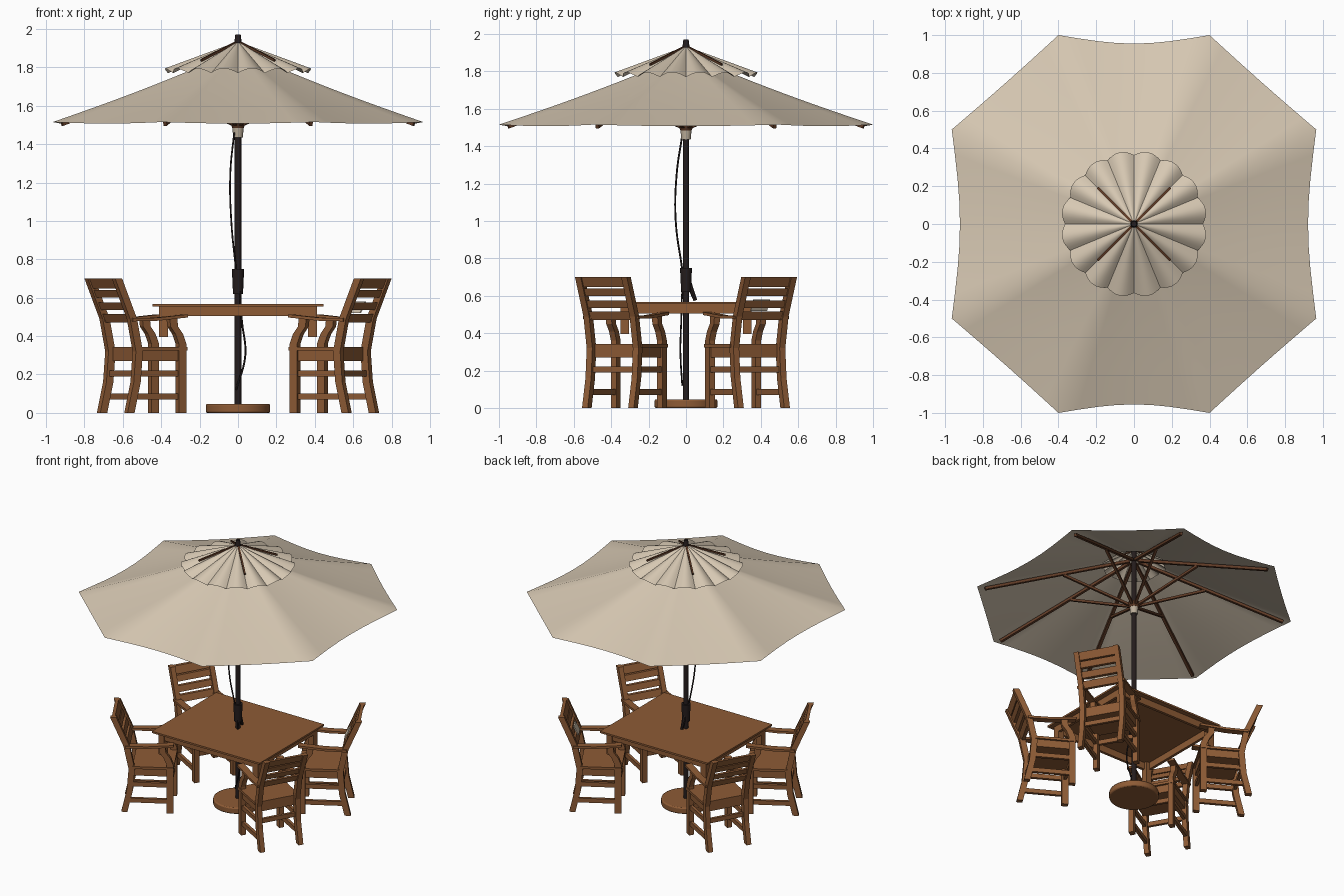
import bpy, bmesh
from math import sin, cos, pi, radians, hypot, atan2
from mathutils import Vector, Matrix

cube = bpy.data.objects.get("Cube")
if cube:
    bpy.data.objects.remove(cube, do_unlink=True)


def material(name, rgb):
    m = bpy.data.materials.new(name)
    m.use_nodes = True
    m.diffuse_color = (*rgb, 1)
    bsdf = m.node_tree.nodes["Principled BSDF"]
    bsdf.inputs["Base Color"].default_value = (*rgb, 1)
    bsdf.inputs["Roughness"].default_value = 0.8
    return m


WOOD = material("warm wood", (0.27, 0.105, 0.036))
RIB = material("dark wood", (0.12, 0.045, 0.02))
CLOTH = material("beige cloth", (0.68, 0.58, 0.45))
METAL = material("dark bronze", (0.018, 0.012, 0.012))
HUB = material("pale plastic", (0.5, 0.42, 0.32))


def make_mesh(name, bm, mat):
    bmesh.ops.recalc_face_normals(bm, faces=bm.faces)
    me = bpy.data.meshes.new(name)
    bm.to_mesh(me)
    bm.free()
    me.materials.append(mat)
    return me


def place(name, me):
    ob = bpy.data.objects.new(name, me)
    bpy.context.collection.objects.link(ob)
    return ob


def smooth(ob, angle=40):
    bpy.ops.object.select_all(action="DESELECT")
    ob.select_set(True)
    bpy.context.view_layer.objects.active = ob
    bpy.ops.object.shade_smooth_by_angle(angle=radians(angle))


def box(bm, x0, x1, y0, y1, z0, z1):
    mat = Matrix.Translation(((x0 + x1) / 2, (y0 + y1) / 2, (z0 + z1) / 2))
    bmesh.ops.create_cube(bm, size=1, matrix=mat @ Matrix.Diagonal((x1 - x0, y1 - y0, z1 - z0, 1)))


def bar(bm, path, depth, y0, y1, upright=True):
    """Thicken an x-z path and extrude it from y0 to y1."""
    dx, dz = (depth / 2, 0) if upright else (0, depth / 2)
    rings = [[bm.verts.new((x + a * dx, y, z + a * dz)) for a, y in
              ((-1, y0), (1, y0), (1, y1), (-1, y1))] for x, z in path]
    for a, b in zip(rings, rings[1:]):
        for i in range(4):
            bm.faces.new((a[i], a[i - 1], b[i - 1], b[i]))
    bm.faces.new(rings[0])
    bm.faces.new(rings[-1])


def rod(bm, a, b, radius, sides=4, radius2=None):
    a, b = Vector(a), Vector(b)
    d = b - a
    mat = Matrix.Translation((a + b) / 2) @ d.to_track_quat("Z", "Y").to_matrix().to_4x4()
    if sides == 4:
        mat = mat @ Matrix.Rotation(pi / 4, 4, "Z")
    bmesh.ops.create_cone(bm, cap_ends=True, segments=sides, radius1=radius,
                          radius2=radius2 or radius, depth=d.length, matrix=mat)


def cylinder(name, z0, z1, r0, mat, r1=None, sides=32):
    bm = bmesh.new()
    rod(bm, (0, 0, z0), (0, 0, z1), r0, sides, r1)
    ob = place(name, make_mesh(name, bm, mat))
    smooth(ob)
    return ob


def sheet(name, rows, cols, point):
    """Closed ring of cloth from an inner to an outer edge."""
    bm = bmesh.new()
    g = [[bm.verts.new(point(i / rows, j)) for j in range(cols)] for i in range(rows + 1)]
    for a, b in zip(g, g[1:]):
        for j in range(cols):
            bm.faces.new((a[j - 1], b[j - 1], b[j], a[j]))
    ob = place(name, make_mesh(name, bm, CLOTH))
    smooth(ob, 60)
    return ob


# Canopy: eight panels, the four axis-facing edges curve inward
corners = [(0.965, -0.5), (0.965, 0.5), (0.4, 1), (-0.4, 1),
           (-0.965, 0.5), (-0.965, -0.5), (-0.4, -1), (0.4, -1)]
STEPS = 8


def canopy_point(t, j):
    s = 0.2 + 0.8 * t
    k, f = divmod(j, STEPS)
    f /= STEPS
    p = Vector(corners[k]).lerp(Vector(corners[(k + 1) % 8]), f)
    bow = sin(pi * f)
    p *= 1 - (0.045 if k % 2 == 0 else 0.004) * bow * s
    z = 1.515 + 0.375 * (1 - s) - 0.012 * sin(pi * s) - 0.008 * bow * s
    return p.x * s, p.y * s, z


sheet("canopy", 10, 8 * STEPS, canopy_point)


# Pleated vent cap with a scalloped edge
def vent_z(s):
    return 1.935 - 0.14 * s


def vent_point(t, j):
    s = 0.04 + 0.96 * t
    a = 2 * pi * j / 128
    petal = abs(sin(8 * a))
    r = s * (0.365 + 0.022 * petal)
    return r * cos(a), r * sin(a), vent_z(s) - s * 0.025 * (1 - petal)


sheet("vent_cap", 6, 128, vent_point)

# Ribs, struts and the short ribs on the vent cap
ribs, struts, vent_ribs = bmesh.new(), bmesh.new(), bmesh.new()
for x, y in corners:
    rod(ribs, (x * 0.03, y * 0.03, 1.845), (x * 0.95, y * 0.95, 1.505), 0.014)
    rod(struts, (x * 0.03, y * 0.03, 1.505), (x * 0.45, y * 0.45, 1.68), 0.012)
for k in range(4):
    a = pi / 4 + k * pi / 2
    rod(vent_ribs, (0.02 * cos(a), 0.02 * sin(a), vent_z(0.05)),
        (0.27 * cos(a), 0.27 * sin(a), vent_z(0.7)), 0.008)
place("canopy_ribs", make_mesh("canopy_ribs", ribs, RIB))
place("canopy_struts", make_mesh("canopy_struts", struts, RIB))
place("vent_ribs", make_mesh("vent_ribs", vent_ribs, RIB))

# Pole with its fittings and base
cylinder("pole", 0.04, 1.94, 0.017, METAL, sides=20)
cylinder("finial", 1.925, 1.97, 0.02, METAL, 0.014, 16)
cylinder("runner_hub", 1.435, 1.49, 0.025, HUB, 0.03, 20)
cylinder("strut_hub", 1.485, 1.52, 0.03, RIB, 0.045, 20)
cylinder("crank_housing", 0.62, 0.75, 0.026, METAL, 0.032, 16)
base = cylinder("umbrella_base", 0, 0.047, 0.168, WOOD, sides=48)
bev = base.modifiers.new("rounded edge", "BEVEL")
bev.width, bev.segments = 0.008, 2
lever = bmesh.new()
rod(lever, (0, 0.01, 0.68), (0, 0.05, 0.575), 0.016, 8, 0.01)
place("crank_lever", make_mesh("crank_lever", lever, METAL))


def cord(name, pts):
    cu = bpy.data.curves.new(name, "CURVE")
    cu.dimensions = "3D"
    cu.bevel_depth, cu.bevel_resolution, cu.resolution_u = 0.005, 1, 6
    sp = cu.splines.new("BEZIER")
    sp.bezier_points.add(len(pts) - 1)
    for bp, p in zip(sp.bezier_points, pts):
        bp.co = p
        bp.handle_left_type = bp.handle_right_type = "AUTO"
    cu.materials.append(METAL)
    place(name, cu)


cord("upper_cord", [(-0.02, -0.02, 1.46), (-0.04, -0.05, 1.25), (-0.035, -0.055, 1.0), (-0.01, -0.02, 0.74)])
cord("lower_cord", [(0.01, -0.02, 0.64), (0.02, -0.025, 0.48), (0.038, -0.03, 0.3), (-0.01, -0.02, 0.12)])

# Table: thin top, apron and short corner legs
top, apron, legs = bmesh.new(), bmesh.new(), bmesh.new()
box(top, -0.445, 0.445, -0.38, 0.38, 0.555, 0.568)
for s in (-1, 1):
    x, y = s * 0.4, s * 0.335
    box(apron, x - 0.01, x + 0.01, -0.345, 0.345, 0.505, 0.555)
    box(apron, -0.39, 0.39, y - 0.01, y + 0.01, 0.505, 0.555)
    for t in (-1, 1):
        box(legs, s * 0.388 - 0.023, s * 0.388 + 0.023, t * 0.327 - 0.023, t * 0.327 + 0.023, 0.395, 0.555)
for name, bm in (("table_top", top), ("table_apron", apron), ("table_legs", legs)):
    place(name, make_mesh(name, bm, WOOD))

# Chair parts: x is the distance from the table centre, y runs across
rear_path = [(0.755, 0), (0.718, 0.16), (0.705, 0.32), (0.74, 0.49), (0.83, 0.7)]
post_path = [(0.445, 0), (0.445, 0.36), (0.465, 0.41), (0.495, 0.45), (0.5, 0.495)]
frame, arms, seat, rails, slats = (bmesh.new() for _ in range(5))
for s in (-1, 1):
    bar(frame, rear_path, 0.042, s * 0.125, s * 0.16)
    bar(frame, post_path, 0.045, s * 0.125, s * 0.16)
    bar(arms, [(0.75, 0.485), (0.6, 0.488), (0.42, 0.505)], 0.016, s * 0.12, s * 0.17, False)
    for z in (0.085, 0.205):
        bar(rails, [(0.45, z), (0.725, z)], 0.032, s * 0.132, s * 0.153, False)
box(seat, 0.42, 0.7, -0.165, 0.165, 0.325, 0.343)
box(seat, 0.435, 0.7, -0.15, 0.15, 0.27, 0.325)
for x in (0.445, 0.71):
    box(rails, x - 0.01, x + 0.01, -0.13, 0.13, 0.19, 0.222)
for z0, z1 in ((0.47, 0.515), (0.535, 0.575), (0.6, 0.64), (0.648, 0.7)):
    bar(slats, [(0.74 + (z - 0.49) * 0.43, z) for z in (z0, z1)], 0.022, -0.13, 0.13)
parts = [(n, make_mesh("chair_" + n, b, WOOD)) for n, b in
         (("frame", frame), ("arms", arms), ("seat", seat), ("rails", rails), ("slats", slats))]

# Four chairs turned toward the table
for name, angle, shift in (("front_left", -30, -1), ("back_left", 30, 1),
                           ("back_right", 150, -1), ("front_right", 210, 1)):
    rot = Matrix.Rotation(radians(angle), 4, "Z")
    for part, me in parts:
        ob = place(f"{name}_chair_{part}", me)
        ob.matrix_world = rot @ Matrix.Translation((0, 0.034 * shift, 0))

# Small folded cloth hanging in one chair back
cloth = bmesh.new()
bar(cloth, [(0.725, 0.52), (0.755, 0.58)], 0.008, 0.0, 0.1)
ob = place("folded_cloth", make_mesh("folded_cloth", cloth, CLOTH))
ob.matrix_world = Matrix.Rotation(radians(30), 4, "Z") @ Matrix.Translation((0, -0.02, 0))
